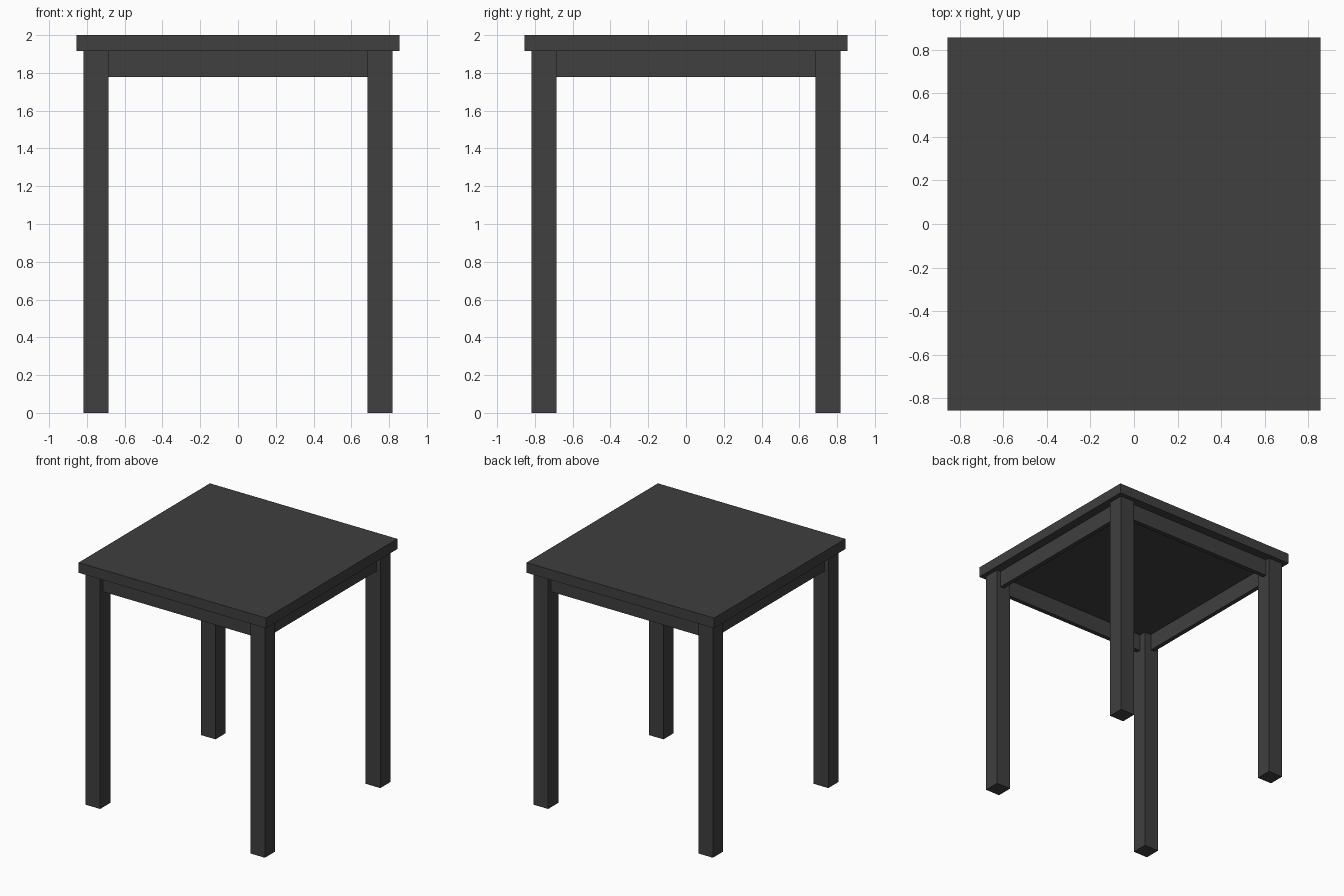
import bpy

if "Cube" in bpy.data.objects:
    bpy.data.objects.remove(bpy.data.objects["Cube"])

dark = bpy.data.materials.new("dark_paint")
dark.diffuse_color = (0.05, 0.05, 0.05, 1)
dark.use_nodes = True
dark.node_tree.nodes["Principled BSDF"].inputs["Base Color"].default_value = dark.diffuse_color


def box(name, lo, hi):
    """Axis-aligned box between two opposite corners."""
    centre = [(a + b) / 2 for a, b in zip(lo, hi)]
    bpy.ops.mesh.primitive_cube_add(size=1, location=centre)
    ob = bpy.context.object
    ob.name = name
    ob.scale = [b - a for a, b in zip(lo, hi)]
    bpy.ops.object.transform_apply(location=False, rotation=False, scale=True)
    ob.data.materials.append(dark)
    return ob


TOP, UNDER, APRON_Z = 2.0, 1.916, 1.778
HALF = 0.855                      # half width of the table top
LEG_IN, LEG_OUT = 0.685, 0.818    # leg extents from centre
AP_IN, AP_OUT = 0.746, 0.782      # apron board extents from centre

# Table top
box("table_top", (-HALF, -HALF, UNDER), (HALF, HALF, TOP))

# Legs at the four corners
for sy, fb in ((-1, "front"), (1, "back")):
    for sx, lr in ((-1, "left"), (1, "right")):
        xs = sorted((sx * LEG_IN, sx * LEG_OUT))
        ys = sorted((sy * LEG_IN, sy * LEG_OUT))
        box(f"{fb}_{lr}_leg", (xs[0], ys[0], 0), (xs[1], ys[1], UNDER))

# Apron boards between the legs
for s, fb, lr in ((-1, "front", "left"), (1, "back", "right")):
    a, b = sorted((s * AP_IN, s * AP_OUT))
    box(f"{fb}_apron", (-LEG_IN, a, APRON_Z), (LEG_IN, b, UNDER))
    box(f"{lr}_apron", (a, -LEG_IN, APRON_Z), (b, LEG_IN, UNDER))
